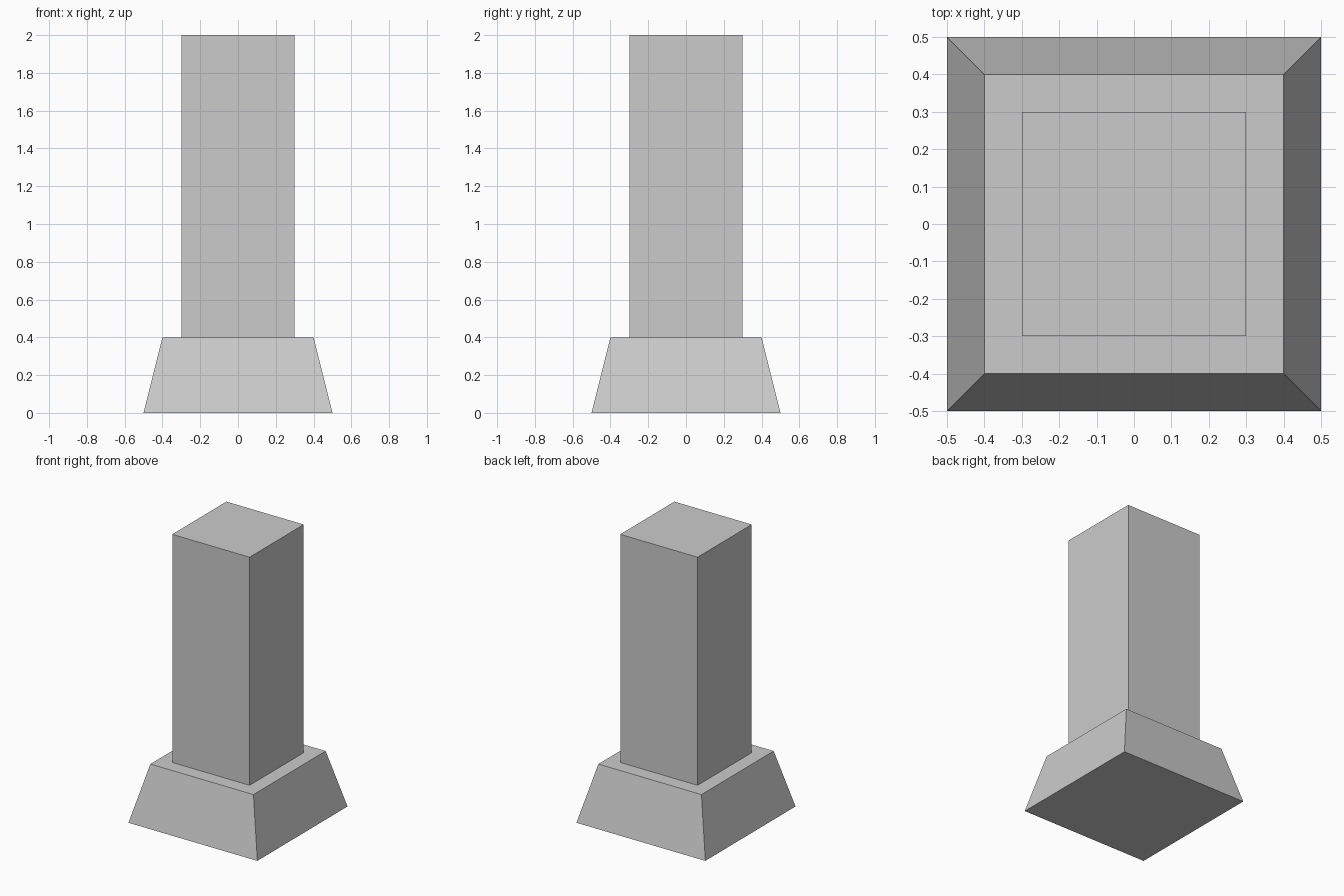
import bpy
import bmesh

if "Cube" in bpy.data.objects:
    bpy.data.objects.remove(bpy.data.objects["Cube"])


def square_loft(name, sections):
    """Closed solid through centred square sections given as (half_width, z)."""
    bm = bmesh.new()
    rings = [[bm.verts.new((sx * h, sy * h, z))
              for sx, sy in ((-1, -1), (1, -1), (1, 1), (-1, 1))]
             for h, z in sections]
    for low, high in zip(rings, rings[1:]):
        for i in range(4):
            j = (i + 1) % 4
            bm.faces.new((low[i], low[j], high[j], high[i]))
    bm.faces.new(rings[0][::-1])
    bm.faces.new(rings[-1])
    mesh = bpy.data.meshes.new(name)
    bm.to_mesh(mesh)
    bm.free()
    obj = bpy.data.objects.new(name, mesh)
    bpy.context.collection.objects.link(obj)
    return obj


# Tapered base with a flat ledge, rising into the straight square shaft
square_loft("pedestal_column", [(0.5, 0.0), (0.4, 0.4), (0.3, 0.4), (0.3, 2.0)])
